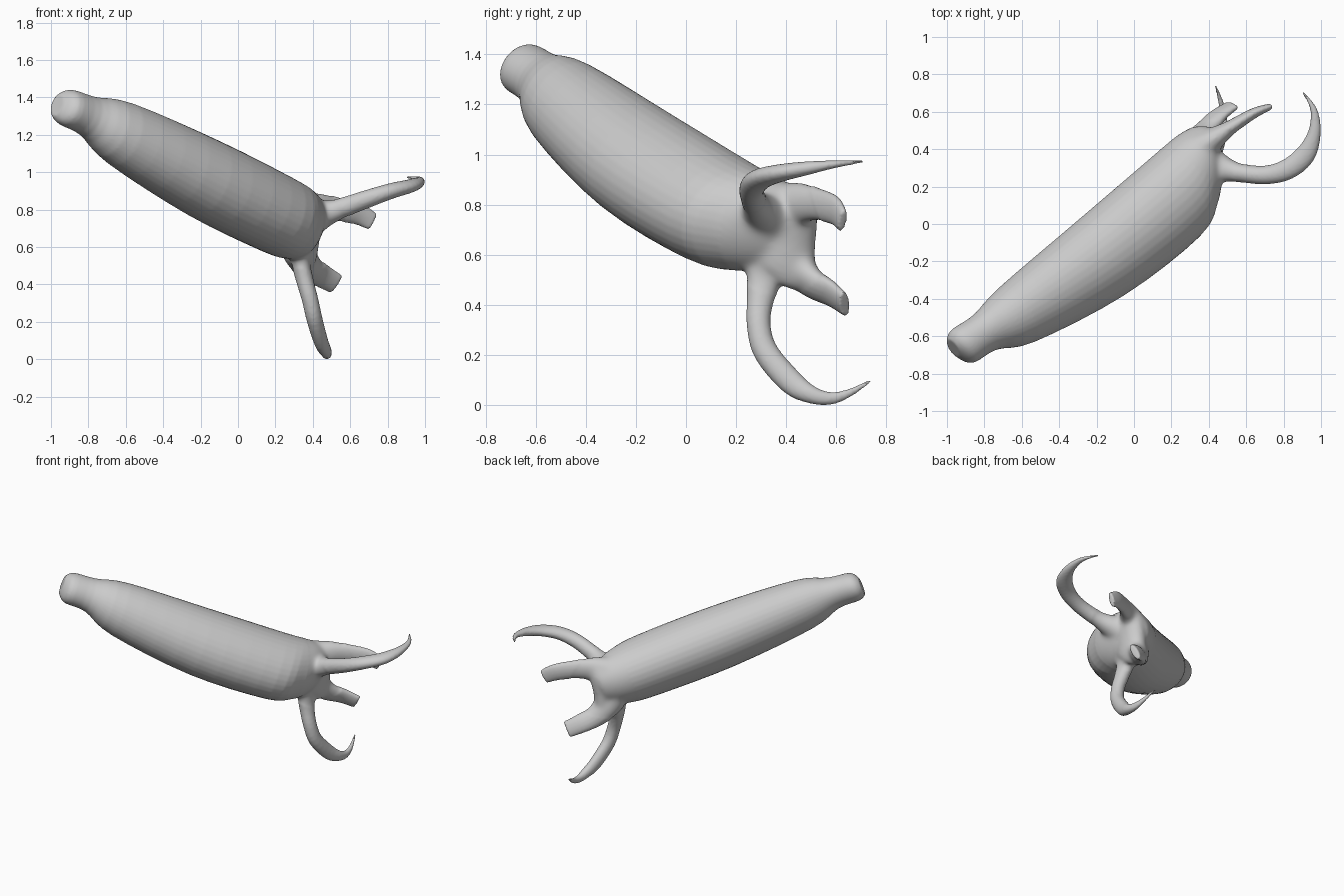
import bpy, bmesh, math
from mathutils import Vector

parts = []


def refine(rows, steps=4):
    """Insert smoothly interpolated rows between the given ones."""
    out = []
    last = len(rows) - 1
    for i in range(last):
        quad = zip(rows[max(i - 1, 0)], rows[i], rows[i + 1], rows[min(i + 2, last)])
        quad = list(quad)
        for s in range(steps):
            t = s / steps
            out.append([b + 0.5 * t * (c - a + t * (2 * a - 5 * b + 4 * c - e
                        + t * (3 * (b - c) + e - a))) for a, b, c, e in quad])
    return out + [list(rows[-1])]


def skin(name, rings):
    """Skin equal-sized rings of points into a closed tube."""
    bm = bmesh.new()
    loops = [[bm.verts.new(p) for p in ring] for ring in rings]
    n = len(loops[0])
    for a, b in zip(loops, loops[1:]):
        for i in range(n):
            j = (i + 1) % n
            bm.faces.new((a[i], a[j], b[j], b[i]))
    bm.faces.new(loops[0][::-1])
    bm.faces.new(loops[-1])
    bmesh.ops.recalc_face_normals(bm, faces=bm.faces[:])
    me = bpy.data.meshes.new(name)
    bm.to_mesh(me)
    bm.free()
    ob = bpy.data.objects.new(name, me)
    bpy.context.collection.objects.link(ob)
    parts.append(ob)
    return ob


def limb(name, path, ref, sides=16):
    """Tube along (x, y, z, radius along ref, radius across)."""
    path = refine(path)
    pts = [Vector(p[:3]) for p in path]
    rings = []
    for i, p in enumerate(path):
        tan = (pts[min(i + 1, len(pts) - 1)] - pts[max(i - 1, 0)]).normalized()
        a = (Vector(ref) - tan * tan.dot(Vector(ref))).normalized()
        b = tan.cross(a)
        rings.append([pts[i] + a * p[3] * math.cos(k * math.tau / sides)
                      + b * p[4] * math.sin(k * math.tau / sides)
                      for k in range(sides)])
    return skin(name, rings)


# Long tapering body along a slanted axis
start = Vector((-0.97, -0.66, 1.36))
d = Vector((0.755, 0.549, -0.359)).normalized()
u = Vector((0, 0, 1)).cross(d).normalized()
v = d.cross(u)
# distance along axis, extents +u, -u, +v, -v
stations = [
    (0.00, 0.050, 0.058, 0.062, 0.062),
    (0.05, 0.080, 0.132, 0.105, 0.095),
    (0.20, 0.075, 0.148, 0.122, 0.103),
    (0.42, 0.113, 0.236, 0.170, 0.185),
    (1.00, 0.155, 0.315, 0.182, 0.255),
    (1.54, 0.195, 0.298, 0.178, 0.252),
    (1.72, 0.210, 0.210, 0.175, 0.220),
    (1.80, 0.208, 0.130, 0.162, 0.185),
    (1.86, 0.198, 0.030, 0.140, 0.140),
]
rings = []
for t, up, un, vp, vn in refine(stations):
    ring = []
    for k in range(36):
        ang = k * math.tau / 36
        x = (up - un) / 2 + (up + un) / 2 * math.cos(ang)
        y = (vp - vn) / 2 + (vp + vn) / 2 * math.sin(ang)
        y += 0.09 * (up + un) / 2 * math.cos(ang)
        ring.append(start + d * t + u * x + v * y)
    rings.append(ring)
body = skin("body_with_limbs", rings)

# Hub joining the limbs at the end of the body
limb("limb_hub", [
    (0.34, 0.37, 0.50, 0.05, 0.07), (0.35, 0.39, 0.54, 0.07, 0.12),
    (0.36, 0.40, 0.66, 0.08, 0.12), (0.38, 0.41, 0.78, 0.08, 0.115),
    (0.38, 0.40, 0.85, 0.05, 0.07)], (1, 0, 0))

# Two long hooked claws
limb("side_claw", [
    (0.38, 0.33, 0.75, 0.11, 0.11), (0.46, 0.30, 0.775, 0.075, 0.08),
    (0.56, 0.275, 0.81, 0.055, 0.052), (0.70, 0.262, 0.86, 0.048, 0.05),
    (0.82, 0.292, 0.90, 0.042, 0.056), (0.915, 0.37, 0.925, 0.036, 0.055),
    (0.963, 0.48, 0.945, 0.028, 0.036), (0.967, 0.58, 0.96, 0.017, 0.023),
    (0.945, 0.645, 0.967, 0.011, 0.014),
    (0.902, 0.705, 0.972, 0.006, 0.006)], (0, 0, 1))
limb("lower_claw", [
    (0.34, 0.33, 0.68, 0.08, 0.10), (0.335, 0.32, 0.54, 0.055, 0.085),
    (0.355, 0.298, 0.43, 0.047, 0.056), (0.385, 0.29, 0.32, 0.044, 0.048),
    (0.41, 0.32, 0.21, 0.043, 0.05), (0.445, 0.42, 0.092, 0.038, 0.05),
    (0.47, 0.50, 0.042, 0.031, 0.036), (0.475, 0.575, 0.027, 0.022, 0.026),
    (0.465, 0.65, 0.048, 0.014, 0.017),
    (0.435, 0.742, 0.10, 0.006, 0.006)], (1, 0, 0))

# Two short blunt stumps, flattened towards the ends
limb("upper_stump", [
    (0.36, 0.41, 0.79, 0.10, 0.09), (0.44, 0.465, 0.805, 0.084, 0.06),
    (0.53, 0.525, 0.80, 0.067, 0.038), (0.64, 0.592, 0.778, 0.060, 0.028),
    (0.722, 0.625, 0.735, 0.050, 0.018)], (0, 0, 1))
limb("lower_stump", [
    (0.32, 0.39, 0.60, 0.10, 0.10), (0.345, 0.45, 0.54, 0.088, 0.07),
    (0.39, 0.51, 0.485, 0.074, 0.050), (0.45, 0.58, 0.445, 0.065, 0.034),
    (0.525, 0.634, 0.402, 0.058, 0.024)], (0.7, 0, 0.7))

# Fuse all parts into one skin
for ob in parts:
    ob.select_set(True)
bpy.context.view_layer.objects.active = body
bpy.ops.object.join()
mod = body.modifiers.new("fuse", 'REMESH')
mod.mode = 'VOXEL'
mod.voxel_size = 0.008
bpy.ops.object.modifier_apply(modifier=mod.name)

# Blend the joints where the limbs grow from the body
bm = bmesh.new()
bm.from_mesh(body.data)
everything = bm.verts[:]
joint = Vector((0.39, 0.38, 0.69))
near = [w for w in everything if (w.co - joint).length < 0.25]
for verts, count in ((near, 30), (everything, 2)):
    for i in range(count):
        bmesh.ops.smooth_vert(bm, verts=verts, factor=0.5, use_axis_x=True,
                              use_axis_y=True, use_axis_z=True)
bm.to_mesh(body.data)
bm.free()
bpy.ops.object.shade_smooth_by_angle(angle=math.radians(40))
